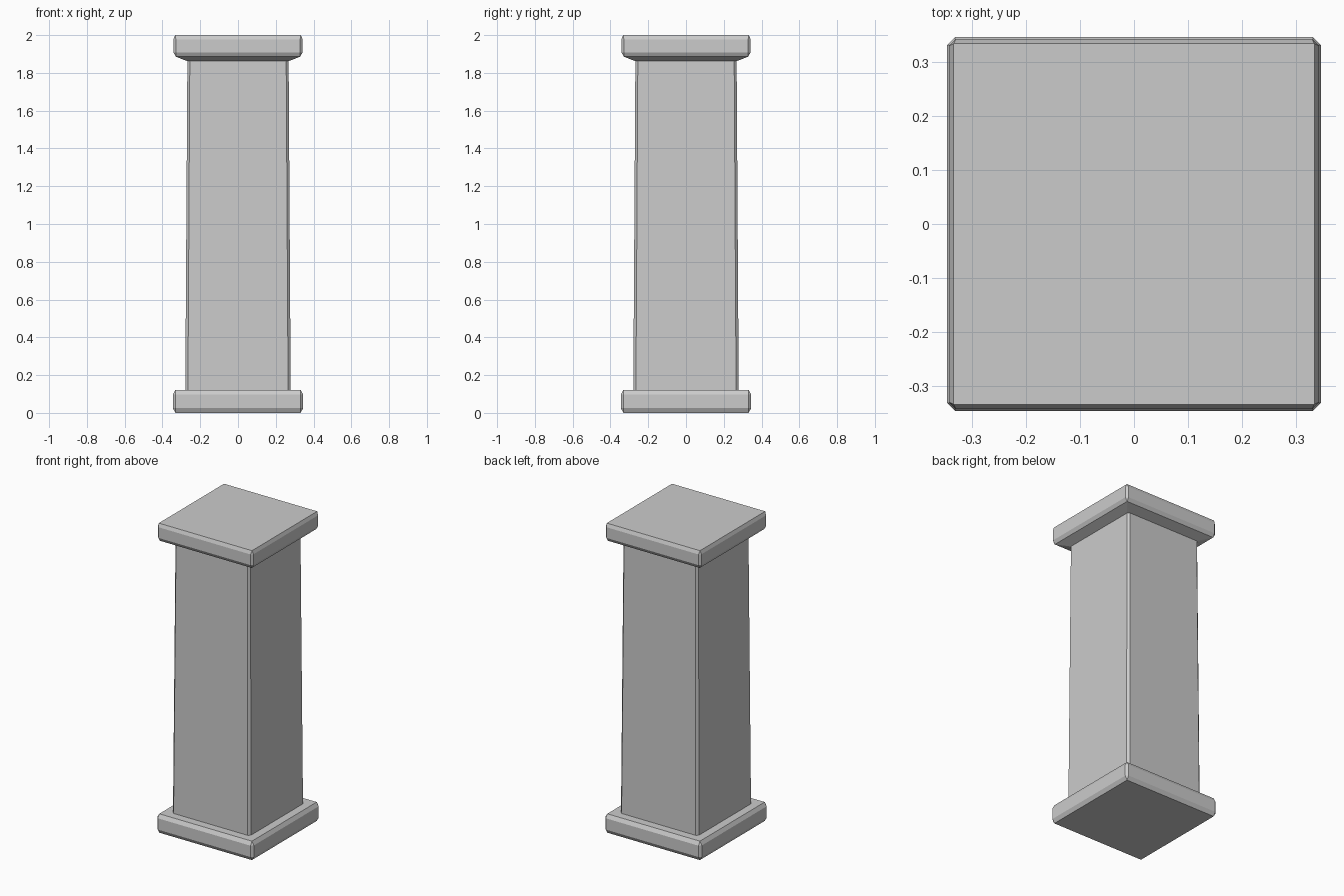
import bpy, bmesh

if "Cube" in bpy.data.objects:
    bpy.data.objects.remove(bpy.data.objects["Cube"])


def loft(name, sections):
    """Stack square rings given as (half width, corner chamfer, z) and cap both ends."""
    bm = bmesh.new()
    rings = []
    for h, c, z in sections:
        k = h - c
        pts = [(k, -h), (h, -k), (h, k), (k, h), (-k, h), (-h, k), (-h, -k), (-k, -h)]
        rings.append([bm.verts.new((x, y, z)) for x, y in pts])
    for a, b in zip(rings, rings[1:]):
        for i in range(8):
            j = (i + 1) % 8
            bm.faces.new((a[i], a[j], b[j], b[i]))
    bm.faces.new(rings[0][::-1])
    bm.faces.new(rings[-1])
    # zero-chamfer rings collapse to plain squares
    bmesh.ops.remove_doubles(bm, verts=bm.verts, dist=0.0005)
    bmesh.ops.recalc_face_normals(bm, faces=bm.faces)
    mesh = bpy.data.meshes.new(name)
    bm.to_mesh(mesh)
    bm.free()
    obj = bpy.data.objects.new(name, mesh)
    bpy.context.collection.objects.link(obj)
    return obj


# One continuous pillar: bevelled plinth, tapering shaft, flared cap
loft("pillar", [
    (0.331, 0.0, 0.0),       # plinth
    (0.345, 0.014, 0.025),
    (0.345, 0.014, 0.098),
    (0.331, 0.0, 0.122),
    (0.279, 0.014, 0.122),   # shaft
    (0.268, 0.013, 1.862),
    (0.329, 0.0, 1.886),     # cap
    (0.342, 0.013, 1.909),
    (0.342, 0.013, 1.978),
    (0.333, 0.0, 2.0),
])
